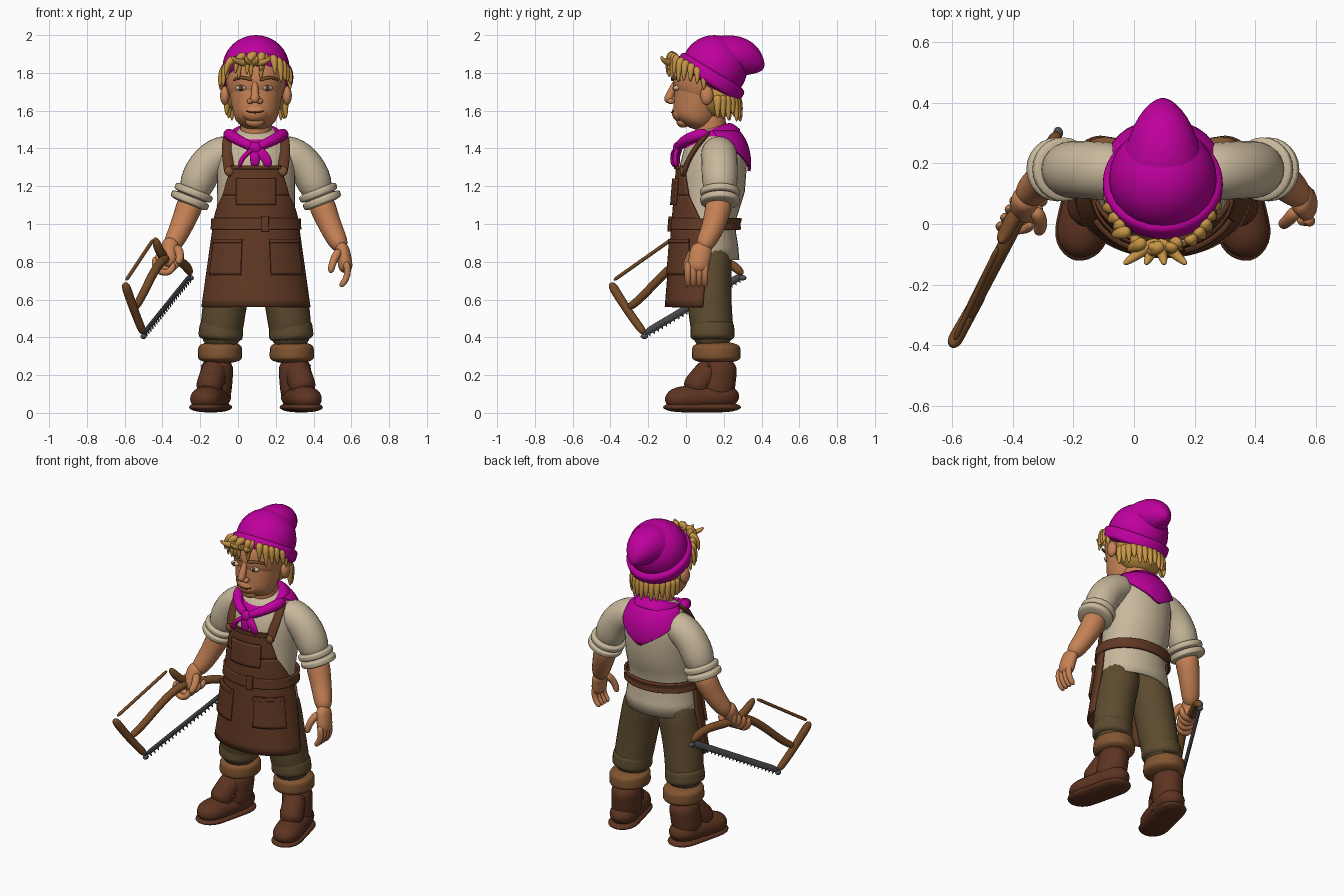
import bpy, bmesh, math, random
from mathutils import Vector

if "Cube" in bpy.data.objects:
    bpy.data.objects.remove(bpy.data.objects["Cube"])
random.seed(4)
CX = .095  # centre line of the figure


def material(name, *rgb):
    result = bpy.data.materials.new(name)
    result.use_nodes = True
    result.diffuse_color = (*rgb, 1)
    shader = result.node_tree.nodes["Principled BSDF"]
    shader.inputs["Base Color"].default_value = (*rgb, 1)
    shader.inputs["Roughness"].default_value = .8
    return result


magenta = material("magenta cloth", .52, 0, .34)
linen = material("cream linen", .58, .48, .33)
skin = material("warm skin", .56, .22, .09)
blond = material("blond hair", .57, .3, .06)
leather = material("apron leather", .12, .04, .017)
boot_brown = material("boot leather", .11, .034, .015)
olive = material("olive trousers", .11, .07, .028)
tan = material("tan trouser cuff", .22, .09, .03)
wood = material("saw wood", .18, .07, .02)
steel = material("dark steel", .08, .08, .09)


def finish(name, mesh_data, mat):
    bmesh.ops.recalc_face_normals(mesh_data, faces=mesh_data.faces)
    for face in mesh_data.faces:
        face.smooth = True
    mesh = bpy.data.meshes.new(name)
    mesh_data.to_mesh(mesh)
    mesh_data.free()
    mesh.materials.append(mat)
    result = bpy.data.objects.new(name, mesh)
    bpy.context.collection.objects.link(result)
    return result


def bridge(mesh_data, rings):
    """Join neighbouring rows of points with quads."""
    rows = [[mesh_data.verts.new(point) for point in ring] for ring in rings]
    for low, high in zip(rows, rows[1:]):
        for corners in zip(low, low[1:], high[1:], high):
            mesh_data.faces.new(corners)
    return rows[0][:-1], rows[-1][:-1]


def bezier(points, t):
    points = [Vector(point) for point in points]
    while len(points) > 1:
        points = [a.lerp(b, t) for a, b in zip(points, points[1:])]
    return points[0]


def tube(name, mat, points, start, end, flat=1, sides=12, steps=10):
    """Round-ended tapering tube along a curve; flat scales its depth."""
    mesh_data = bmesh.new()
    way = Vector(points[-1]) - Vector(points[0])
    across = Vector((1, 0, 0)) if abs(way.normalized().x) < .6 else Vector((0, 1, 0))
    rings = []
    for step in range(steps + 1):
        t = (1 - math.cos(math.pi * step / steps)) / 2
        tangent = (bezier(points, min(t + .02, 1)) - bezier(points, max(t - .02, 0))).normalized()
        u = (across - tangent * across.dot(tangent)).normalized()
        v = tangent.cross(u) * flat
        radius = start + (end - start) * t
        inset = min(t, 1 - t) * way.length / min(radius, way.length / 4)
        radius *= max(.1, math.sqrt(1 - max(1 - inset, 0) ** 2))
        turns = [math.tau * side / sides for side in range(sides + 1)]
        rings.append([bezier(points, t) + (u * math.cos(a) + v * math.sin(a)) * radius for a in turns])
    for cap in bridge(mesh_data, rings):
        mesh_data.faces.new(cap)
    bmesh.ops.remove_doubles(mesh_data, verts=mesh_data.verts, dist=.0001)
    finish(name, mesh_data, mat).modifiers.new("smooth", "SUBSURF").levels = 1


def surface(angle, z, gap=0):
    """Point on the clothed torso: flared skirt, pinched waist, domed shoulders."""
    dome = math.sqrt(1 - (max(z - 1.3, 0) / .24) ** 2)
    pinch = .02 * max(1 - abs(z - 1) * 6, 0)
    width = (.22 + .14 * max(1 - z, 0)) * dome + gap
    depth = .19 * dome + gap - pinch
    return Vector((CX + width * math.sin(angle), .12 + .08 * (z - 1) - pinch - depth * math.cos(angle), z))


def wrap(name, mat, low, high, low_half, high_half, middle=0, gap=0, rows=10, columns=32):
    """Sheet of cloth lying on the torso, given half angles at both edges."""
    mesh_data = bmesh.new()
    rings = []
    for row in range(rows + 1):
        t = row / rows
        half = low_half + (high_half - low_half) * t
        turns = [middle + half * (2 * column / columns - 1) for column in range(columns + 1)]
        rings.append([surface(a, low + (high - low) * t, gap) for a in turns])
    bridge(mesh_data, rings)
    bmesh.ops.remove_doubles(mesh_data, verts=mesh_data.verts, dist=.0001)
    shell = finish(name, mesh_data, mat).modifiers.new("thickness", "SOLIDIFY")
    shell.thickness, shell.offset = .015, 0


def ball(name, mat, centre, size):
    mesh_data = bmesh.new()
    bmesh.ops.create_uvsphere(mesh_data, u_segments=24, v_segments=16, radius=1)
    bmesh.ops.scale(mesh_data, vec=size, verts=mesh_data.verts)
    bmesh.ops.translate(mesh_data, vec=centre, verts=mesh_data.verts)
    finish(name, mesh_data, mat)


def tuft(name, base, tip, radius):
    base, tip = Vector(base), Vector(tip)
    bend = Vector((tip.x, tip.y, base.z))
    tube(name, blond, (base, bend, tip), radius, radius / 4, sides=6, steps=6)


# Shirt, apron and belt share the torso surface
wrap("shirt", linen, .81, 1.53, math.pi, math.pi, gap=-.02)
wrap("apron_skirt", leather, .56, 1, 1.6, 1.6)
wrap("apron_bib", leather, 1, 1.15, 1.5, .9)
wrap("apron_bib_top", leather, 1.15, 1.31, .9, .6)
wrap("bib_hem", boot_brown, 1.29, 1.31, .6, .6, gap=.01)
wrap("bib_pocket", leather, 1.1, 1.24, .45, .45, gap=.015)
wrap("belt", leather, .97, 1.03, math.pi, math.pi, gap=.01)
wrap("belt_loop", leather, .96, 1.04, .08, .08, middle=.2, gap=.02)

# Parts that are mirrored left and right
for side, s in (("left_", 1), ("right_", -1)):
    def limb(part, mat, points, *sizes, **options):
        tube(side + part, mat, [(CX + s * x, y, z) for x, y, z in points], *sizes, **options)

    wrap(side + "pocket", leather, .73, .92, .4, .4, middle=s * .7, gap=.015)
    wrap(side + "pocket_hem", leather, .9, .92, .4, .4, middle=s * .7, gap=.02)
    strap = [surface(s * (.65 + k * k * .04), 1.25 + k * .06, .005) for k in range(5)]
    tube(side + "strap", leather, strap, .03, .03, flat=.5)
    ball(side + "strap_button", tan, surface(s * .65, 1.28, .015), (.024, .012, .024))

    # Rolled sleeve and forearm
    limb("sleeve", linen, ((.08, .17, 1.38), (.29, .18, 1.41), (.34, .18, 1.1)), .1, .1)
    for k in range(2):
        fold = Vector((.32, .18, 1.19)) + Vector((.02, 0, -.04)) * k
        limb("sleeve_roll", linen, (fold, fold + Vector((.02, 0, -.05))), .112, .108)
    limb("forearm", skin, ((.33, .18, 1.16), (.38, .17, 1), (.46, .08, .86)), .08, .05)

    # Trouser leg with turned-up cuff
    limb("trouser_leg", olive, ((.19, .16, .32), (.18, .1, .6), (.08, .13, .95)), .115, .13)
    limb("trouser_knee_fold", olive, ((.19, .14, .37), (.18, .14, .5)), .126, .118)
    limb("trouser_cuff", tan, ((.19, .16, .26), (.19, .16, .38)), .125, .12, flat=1.1)

    # Laced boot
    limb("boot_foot", boot_brown, ((.19, .28, .09), (.29, -.11, .07)), .088, .088, flat=.8)
    limb("boot_sole", boot_brown, ((.19, .29, .03), (.29, -.12, .03)), .095, .095, flat=.3)
    limb("boot_shaft", boot_brown, ((.22, .15, .05), (.2, .18, .3)), .09, .09, flat=1.15)
    limb("boot_tongue", boot_brown, ((.26, .02, .1), (.21, .15, .26)), .075, .07)
    for k in range(4):
        y, z = .01 + k * .02, .16 + k * .03
        limb("boot_lace", leather, ((.16, y + .06, z), (.23, y - .02, z), (.29, y + .06, z)), .01, .01, sides=6)

    # Ear, eye and brow
    ball(side + "ear", skin, (CX + s * .165, .11, 1.68), (.025, .035, .05))
    eye = CX + s * .07 - .01
    ball(side + "eye", linen, (eye, -.05, 1.72), (.028, .018, .015))
    ball(side + "iris", leather, (eye, -.063, 1.72), (.012, .008, .014))
    limb("eyebrow", tan, ((.02, -.07, 1.76), (.08, -.08, 1.79), (.12, -.03, 1.76)), .011, .008, sides=6)

# Open left hand
tube("left_palm", skin, ((.54, .09, .9), (.57, .07, .82), (.57, .06, .74)), .04, .04, flat=1.5)
for k in range(4):
    y = .01 + k * .03
    tube("left_finger", skin, ((.57, y, .8), (.6, y, .72), (.54, y, .67)), .02, .016)
tube("left_thumb", skin, ((.54, .05, .86), (.5, 0, .82), (.49, 0, .74)), .025, .018)

# Bow saw
near_top, near_end = Vector((-.44, -.06, .93)), Vector((-.25, .3, .73))
far_top, far_end = Vector((-.6, -.4, .69)), Vector((-.5, -.22, .42))
grip, far_middle = Vector((-.37, .04, .82)), far_top.lerp(far_end, .5)
lift = Vector((0, 0, .1))
near_cheek = (near_top, near_top.lerp(near_end, .3) - lift * 1.7, near_top.lerp(near_end, .7) + lift, near_end)
tube("saw_near_cheek", wood, near_cheek, .026, .026)
tube("saw_far_cheek", wood, (far_top, far_middle - lift * .2, far_end), .026, .022)
tube("saw_crossbar", wood, (far_middle, far_middle.lerp(grip, .3) - lift * .3,
                            far_middle.lerp(grip, .6) + lift, grip), .022, .026)
tube("saw_tension_rod", wood, (near_top.lerp(far_top, .05), far_top.lerp(near_top, .05)), .01, .01)
tube("saw_blade", steel, (near_end, far_end), .008, .008, flat=2.5)
for k in range(1, 24):
    root = near_end.lerp(far_end, k / 24)
    tube("saw_tooth", steel, (root, root + Vector((.01, .01, -.03))), .012, .006, sides=4, steps=3)
for pin in (near_end, far_end):
    ball("saw_blade_pin", steel, pin + Vector((0, 0, -.015)), (.016, .02, .014))

# Gripping right hand
tube("right_palm", skin, ((-.35, .1, .92), (-.37, .06, .86), (-.36, .03, .77)), .05, .045)
for k in range(4):
    knuckle = grip + Vector((.015, .028, .015)) * (k - 1.5)
    curl = [knuckle + Vector(bend) for bend in ((-.05, 0, .03), (-.06, -.02, -.08), (.06, -.02, -.08), (.05, 0, 0))]
    tube("right_finger", skin, curl, .02, .018)
tube("right_thumb", skin, ((-.33, .05, .88), (-.29, 0, .84), (-.32, -.03, .79)), .026, .02)

# Head and face
tube("neck", skin, ((CX, .14, 1.4), (CX, .12, 1.62)), .09, .085)
ball("cranium", skin, (CX, .1, 1.76), (.16, .17, .17))
tube("jaw", skin, ((CX, .1, 1.8), (CX, .06, 1.6), (CX, .02, 1.51)), .16, .1, sides=24)
tube("nose", skin, ((.09, -.05, 1.76), (.09, -.08, 1.7), (.09, -.1, 1.64)), .014, .028)
for s in (-1, 1):
    ball("nostril", skin, (.09 + s * .025, -.08, 1.65), (.017, .02, .015))
ball("muzzle", skin, (.09, -.03, 1.59), (.07, .045, .05))
ball("chin", skin, (.09, -.015, 1.54), (.05, .035, .03))
tube("mouth", leather, ((.04, -.06, 1.6), (.09, -.09, 1.58), (.14, -.06, 1.6)), .005, .005, sides=6)

# Hair: a base mass, swept fringe with sideburns, and nape
ball("hair_mass", blond, (CX, .16, 1.68), (.157, .115, .125))
for k in range(17):
    angle = -1.5 + k * .19
    x, y = math.sin(angle), -math.cos(angle)
    z = 1.77 - .1 * y
    spread = random.uniform(.18, .2)
    sweep = random.uniform(-.06, .03)
    tuft("fringe", (CX + .155 * x, .1 + .165 * y, z + .03),
         (CX + spread * x - sweep * y, .1 + spread * y, z - random.uniform(.05, .1)), .036)
for k in range(14):
    angle = 1.75 + k * .21
    x, y = math.sin(angle), -math.cos(angle)
    tuft("nape_hair", (CX + .14 * x, .15 + .1 * y, 1.67),
         (CX + .16 * x, .14 + .15 * y, random.uniform(1.53, 1.58)), .04)
for x in (-.03, .04, .1, .17):
    tuft("stray_lock", (.08, -.05, 1.85), (x, -.13, 1.89), .03)

# Knitted cap: domed crown, slouching tip and folded band
ball("cap_dome", magenta, (CX, .15, 1.825), (.178, .175, .175))
tube("cap_crown", magenta, ((CX, .1, 1.73), (CX, .2, 1.9), (CX, .25, 1.93), (CX, .41, 1.82)), .19, .075, sides=24)
tube("cap_band", magenta, ((CX, .1, 1.73), (CX, .16, 1.825)), .2, .2, sides=24)

# Neckerchief: collar, back drape, knot and tails
tube("neckerchief", magenta, ((CX, .15, 1.41), (CX, .11, 1.5)), .18, .125, sides=24)
wrap("neckerchief_back", magenta, 1.28, 1.49, .05, 1.7, middle=math.pi, gap=.002)
for s in (-1, 1):
    tube("neckerchief_fold", magenta, ((CX + s * .15, .12, 1.48), (CX + s * .13, -.02, 1.46), (.09, -.04, 1.4)),
         .035, .025)
ball("knot", magenta, (.09, -.045, 1.4), (.035, .025, .035))
for x in (.01, .09, .16):
    tube("knot_tail", magenta, ((.09, -.04, 1.4), (x, -.07, 1.36), (x, -.05, 1.3)), .03, .025, flat=.5)
